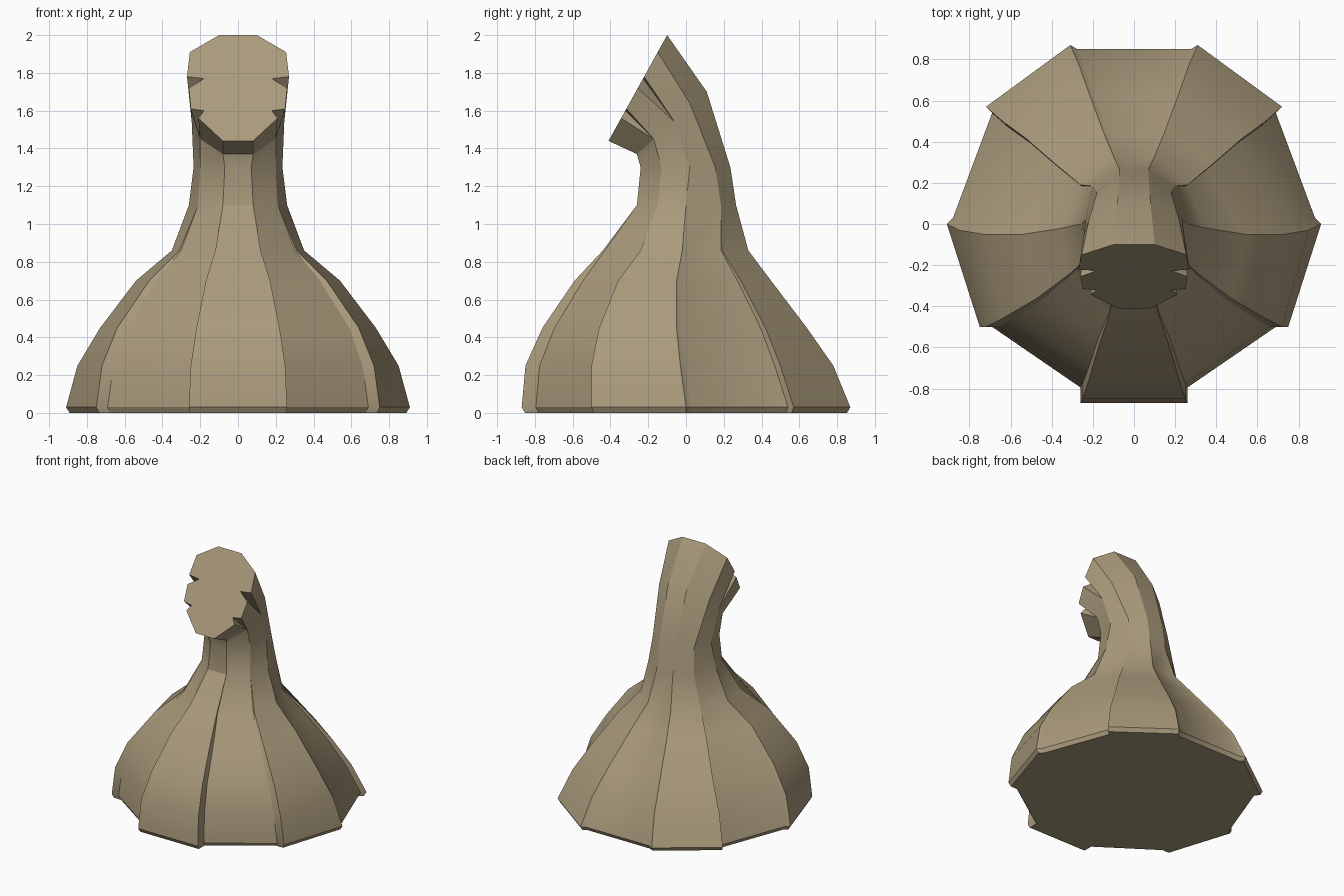
import bpy
import bmesh
import math
from mathutils import Vector

cube = bpy.data.objects.get("Cube")
if cube:
    bpy.data.objects.remove(cube)

# One dry tan colour for the whole stem
tan = bpy.data.materials.new("dry_tan")
tan.use_nodes = True
COLOUR = (0.40, 0.325, 0.20, 1)
tan.diffuse_color = COLOUR
tan.node_tree.nodes["Principled BSDF"].inputs["Base Color"].default_value = COLOUR

# Heights of the level rings, and how far the rib steps still stand out at each
HEIGHTS = [0.03, 0.25, 0.45, 0.70, 0.86, 1.10, 1.30]
STEP_FADE = [1, 1, 0.85, 0.6, 0.15, 0, 0]

# Five ridges on the left half, front to back: plan path up to the neck, where
# the ridge passes the bend, and the sideways offset of the lower rib beside it
RIDGES = [
    dict(path=[(.26, -.87), (.25, -.85), (.22, -.76), (.17, -.59), (.12, -.44), (.08, -.26), (.07, -.24)],
         bend=(.08, -.26, 1.37), step=(0, .075)),
    dict(path=[(.75, -.5), (.72, -.5), (.64, -.46), (.47, -.36), (.31, -.24), (.21, -.15), (.2, -.13)],
         bend=(.2, -.17, 1.45), step=(-.06, 0)),
    dict(path=[(.91, 0), (.85, -.03), (.73, -.05), (.54, -.05), (.35, -.02), (.26, 0), (.235, .02)],
         bend=(.245, -.06, 1.54), step=(-.03, .03)),
    dict(path=[(.72, .57), (.64, .5), (.53, .42), (.38, .29), (.26, .19), (.2, .185), (.18, .155)],
         bend=(.22, .02, 1.64), step=(-.03, -.03)),
    dict(path=[(.31, .87), (.27, .78), (.22, .64), (.15, .45), (.1, .33), (.07, .265), (.07, .235)],
         bend=(.08, .11, 1.70), step=(-.035, -.02)),
]

# Outline of the cut end as (x, z); two ridges open into notches there
CUT_END = [
    [(.08, 1.44)] * 3,
    [(.21, 1.56), (.18, 1.60), (.25, 1.61)],
    [(.26, 1.72), (.18, 1.77), (.27, 1.78)],
    [(.255, 1.91)] * 3,
    [(.10, 2.0)] * 3,
]


def on_cut_plane(x, z):
    return Vector((x, -0.10 - (2 - z) * 0.5536, z))


def level_ring(level, z):
    """Half ring with a raised and a lowered point at every ridge."""
    points = []
    for i, ridge in enumerate(RIDGES):
        x, y = ridge["path"][level]
        dx, dy = (s * STEP_FADE[level] for s in ridge["step"])
        high, low = Vector((x, y, z)), Vector((x + dx, y + dy, z))
        first, second = (high, low) if i % 2 == 0 else (low, high)
        points += [first, second, second]
    return points


# Rings from the base to the cut end
foot = [Vector((p.x * 0.98, p.y * 0.98, 0)) for p in level_ring(0, 0)]
rings = [foot] + [level_ring(i, z) for i, z in enumerate(HEIGHTS)]
rings.append([Vector(r["bend"]) for r in RIDGES for _ in range(3)])
rings.append([on_cut_plane(x, z) for group in CUT_END for x, z in group])

# Loft the mirrored rings and close both ends
bm = bmesh.new()
loops = []
for half in rings:
    mirrored = [Vector((-p.x, p.y, p.z)) for p in reversed(half)]
    loops.append([bm.verts.new(p) for p in half + mirrored])
count = len(loops[0])
for lower, upper in zip(loops, loops[1:]):
    for i in range(count):
        j = (i + 1) % count
        bm.faces.new((lower[i], lower[j], upper[j], upper[i]))
bm.faces.new(loops[-1])
bm.faces.new(list(reversed(loops[0])))
bmesh.ops.remove_doubles(bm, verts=bm.verts, dist=0.0005)
bmesh.ops.recalc_face_normals(bm, faces=bm.faces)

mesh = bpy.data.meshes.new("stem")
bm.to_mesh(mesh)
bm.free()
mesh.materials.append(tan)
stem = bpy.data.objects.new("stem", mesh)
bpy.context.collection.objects.link(stem)

# Smooth along the ribs, crisp at the ridges
bpy.ops.object.select_all(action="DESELECT")
stem.select_set(True)
bpy.context.view_layer.objects.active = stem
bpy.ops.object.shade_smooth_by_angle(angle=math.radians(30))
